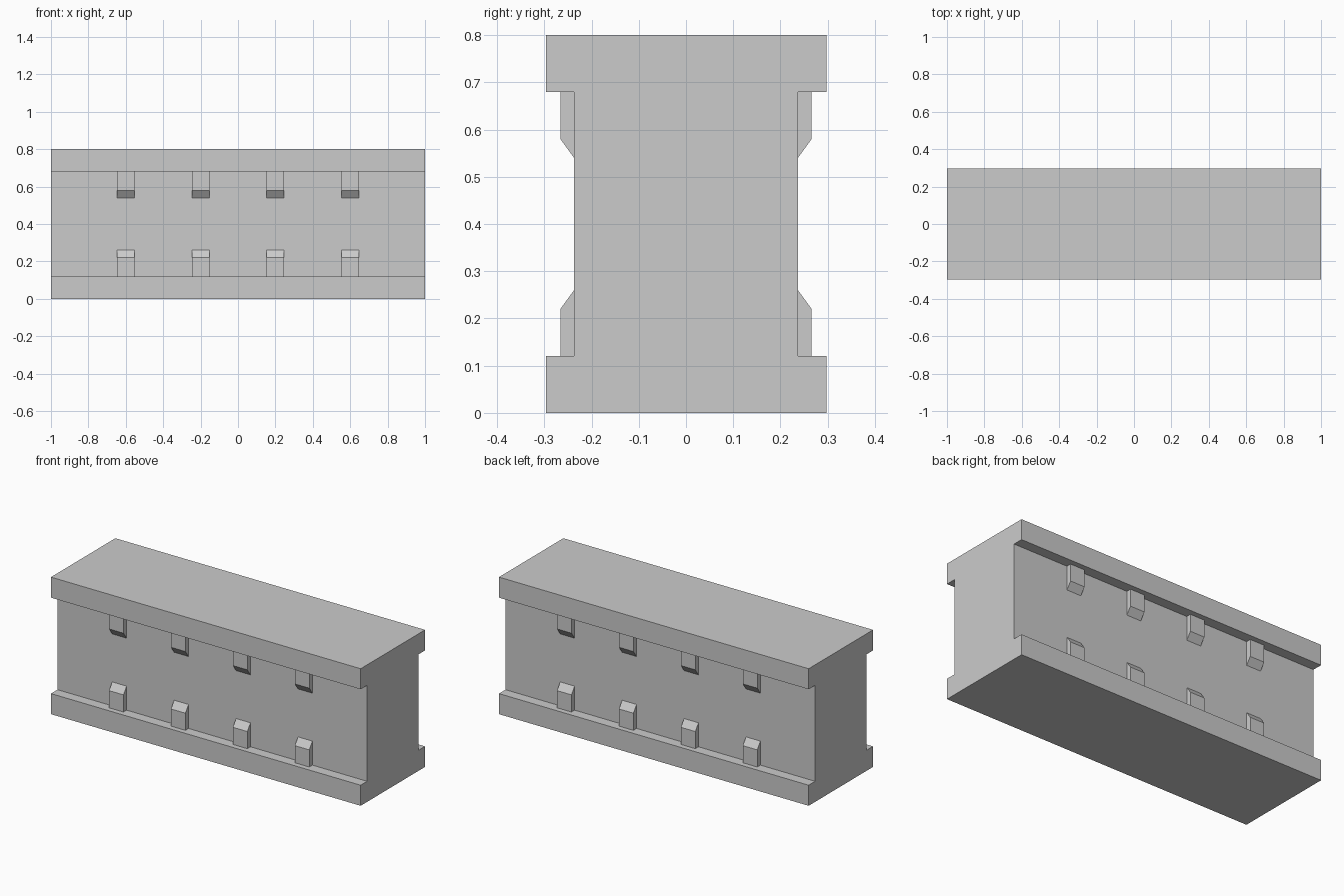
import bpy

if "Cube" in bpy.data.objects:
    bpy.data.objects.remove(bpy.data.objects["Cube"])

HALF_L, FLANGE_Y, WEB_Y, RIB_Y = 1.0, 0.297, 0.237, 0.266
FLANGE_H, HEIGHT = 0.12, 0.8
RIB_W = 0.093


def extrude_profile(name, profile, x0, x1):
    """Prism from a (y, z) outline, running from x0 to x1."""
    n = len(profile)
    verts = [(x, y, z) for x in (x0, x1) for y, z in profile]
    faces = [tuple(reversed(range(n))), tuple(range(n, 2 * n))]
    faces += [(i, (i + 1) % n, (i + 1) % n + n, i + n) for i in range(n)]
    mesh = bpy.data.meshes.new(name)
    mesh.from_pydata(verts, [], faces)
    mesh.update()
    obj = bpy.data.objects.new(name, mesh)
    bpy.context.collection.objects.link(obj)
    return obj


# I-shaped beam body, outline counter-clockwise seen from +x
top = HEIGHT - FLANGE_H
right_side = [(FLANGE_Y, 0), (FLANGE_Y, FLANGE_H), (WEB_Y, FLANGE_H),
              (WEB_Y, top), (FLANGE_Y, top), (FLANGE_Y, HEIGHT)]
left_side = [(-y, z) for y, z in reversed(right_side)]
extrude_profile("beam_body", right_side + left_side, -HALF_L, HALF_L)

# Bevelled ribs against both flanges on both sides, rooted slightly in the web
rib = [(WEB_Y - 0.01, FLANGE_H), (RIB_Y, FLANGE_H), (RIB_Y, 0.22),
       (WEB_Y, 0.26), (WEB_Y - 0.01, 0.26)]
for side, side_name in ((-1, "front"), (1, "back")):
    for upper in (False, True):
        outline = [(side * y, HEIGHT - z if upper else z) for y, z in rib]
        if (side < 0) != upper:  # one reflection flips the winding
            outline.reverse()
        for i, x in enumerate((-0.6, -0.2, 0.2, 0.6)):
            level = "upper" if upper else "lower"
            extrude_profile(f"{side_name}_{level}_rib_{i + 1}", outline,
                            x - RIB_W / 2, x + RIB_W / 2)
